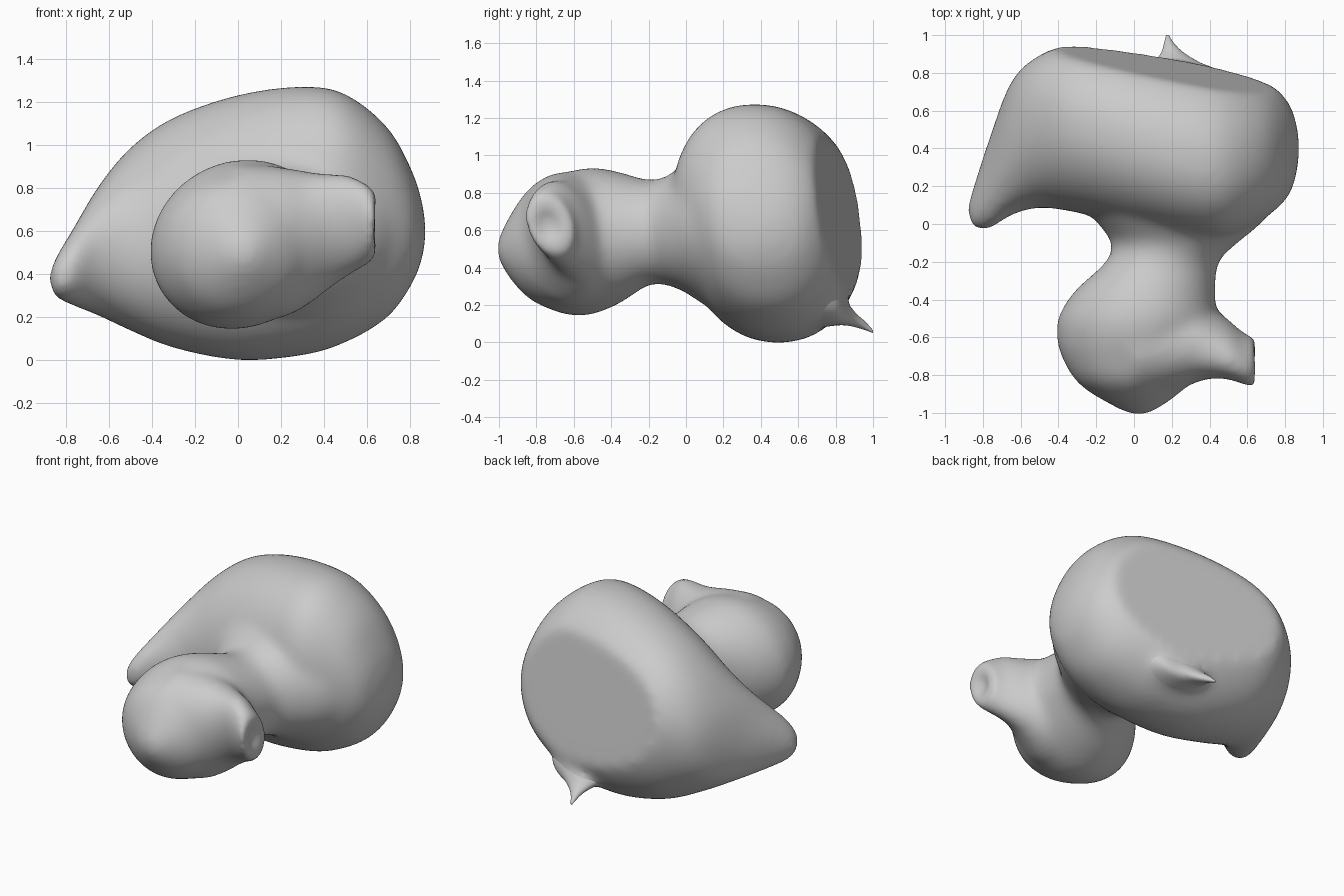
import bpy, bmesh, math
from mathutils import Vector

if "Cube" in bpy.data.objects:
    bpy.data.objects.remove(bpy.data.objects["Cube"])


def spline(rows, n=6):
    """Catmull-Rom interpolation of section rows."""
    out = []
    for i in range(len(rows) - 1):
        p = [rows[max(0, min(len(rows) - 1, i + k))] for k in (-1, 0, 1, 2)]
        for s in range(n):
            t = s / n
            out.append([0.5 * (2*b + (c - a)*t + (2*a - 5*b + 4*c - d)*t*t
                               + (3*b - a - 3*c + d)*t**3) for a, b, c, d in zip(*p)])
    return out + [list(rows[-1])]


def loft(name, rows, axis, power=2.0, sides=48):
    """Rows: (position, side min, side max, z min, z max, lean) along axis x or y."""
    bm = bmesh.new()
    rings = []
    for p, a0, a1, z0, z1, lean in spline(rows):
        ring = []
        for k in range(sides):
            t = 2 * math.pi * k / sides
            c, s = (math.copysign(abs(f(t)) ** (2 / power), f(t)) for f in (math.cos, math.sin))
            dz = (z1 - z0) / 2 * s
            a = (a0 + a1) / 2 + (a1 - a0) / 2 * c + lean * dz
            z = (z0 + z1) / 2 + dz
            ring.append(bm.verts.new((p, a, z) if axis == 'x' else (a, p, z)))
        rings.append(ring)
    for r, q in zip(rings, rings[1:]):
        for k in range(sides):
            j = (k + 1) % sides
            bm.faces.new((r[k], r[j], q[j], q[k]))
    bm.faces.new(rings[0])
    bm.faces.new(rings[-1])
    bmesh.ops.recalc_face_normals(bm, faces=bm.faces)
    me = bpy.data.meshes.new(name)
    bm.to_mesh(me)
    bm.free()
    ob = bpy.data.objects.new(name, me)
    bpy.context.collection.objects.link(ob)
    return ob


# Teardrop body with a tapering tip on the left
body = loft("body", [
    (-.88, .06, .10, .36, .40, 0), (-.855, -.02, .18, .29, .47, 0),
    (-.77, -.03, .44, .25, .61, .05), (-.65, .05, .75, .205, .81, .15),
    (-.5, .09, .89, .135, .99, .12), (-.3, .06, .96, .055, 1.13, .03),
    (0, -.01, .95, -.002, 1.235, -.04), (.3, -.06, .91, .02, 1.275, -.09),
    (.5, -.06, .86, .08, 1.24, -.1), (.7, .04, .76, .20, 1.08, -.08),
    (.82, .15, .64, .37, .86, -.06), (.865, .29, .51, .50, .70, 0),
    (.875, .38, .42, .58, .62, 0)], 'x', power=2.15)

# Flat slanted back of the body
bm = bmesh.new()
bm.from_mesh(body.data)
bmesh.ops.bisect_plane(bm, geom=bm.verts[:] + bm.edges[:] + bm.faces[:],
                       plane_co=(-.3, .94, .5), plane_no=Vector((.19, 1, .15)), clear_outer=True)
bmesh.ops.holes_fill(bm, edges=[e for e in bm.edges if e.is_boundary])
bm.to_mesh(body.data)
bm.free()

# Rounded head with a neck flaring into the body
head = loft("head", [
    (-1.015, .00, .05, .48, .52, 0), (-.97, -.10, .14, .38, .63, 0),
    (-.85, -.29, .29, .24, .81, 0), (-.7, -.385, .37, .165, .885, .05),
    (-.58, -.41, .41, .14, .925, .08), (-.48, -.395, .43, .155, .935, .08),
    (-.35, -.31, .43, .21, .91, .05), (-.2, -.15, .45, .305, .87, 0),
    (-.1, -.12, .55, .305, .89, 0), (0, -.19, .67, .265, .97, 0),
    (.1, -.25, .74, .21, 1.05, 0), (.2, -.18, .68, .30, .95, 0)], 'y')

# Flared bill on the right of the head
bill = loft("bill", [
    (.0, -.94, -.35, .20, .915, 0), (.2, -.895, -.36, .195, .90, -.05),
    (.32, -.84, -.38, .25, .88, -.12), (.42, -.81, -.45, .325, .87, -.2),
    (.52, -.82, -.53, .39, .865, -.2), (.59, -.85, -.59, .43, .83, -.2),
    (.64, -.86, -.60, .47, .79, -.2), (.645, -.82, -.65, .52, .73, -.2),
    (.60, -.76, -.71, .60, .66, 0)], 'x')

# Small pointed spike at the lower back
spike = loft("spike", [
    (.66, -.08, .56, .07, .5, 0), (.80, .05, .46, .09, .32, 0), (.86, .11, .34, .09, .22, 0),
    (.91, .145, .26, .08, .155, 0), (.96, .16, .21, .065, .11, 0),
    (1.0, .17, .185, .05, .065, 0)], 'y')
for p in spike.data.polygons:
    p.use_smooth = True
root = spike.copy()
root.data = spike.data.copy()
bpy.context.collection.objects.link(root)

# Blend the parts into one soft skin
bpy.ops.object.select_all(action='DESELECT')
for ob in (body, head, bill, root):
    ob.select_set(True)
bpy.context.view_layer.objects.active = body
bpy.ops.object.join()
m = body.modifiers.new("blend", 'REMESH')
m.mode = 'VOXEL'
m.voxel_size = 0.02
m.use_smooth_shade = True
m = body.modifiers.new("soften", 'SMOOTH')
m.factor = 0.5
m.iterations = 36
